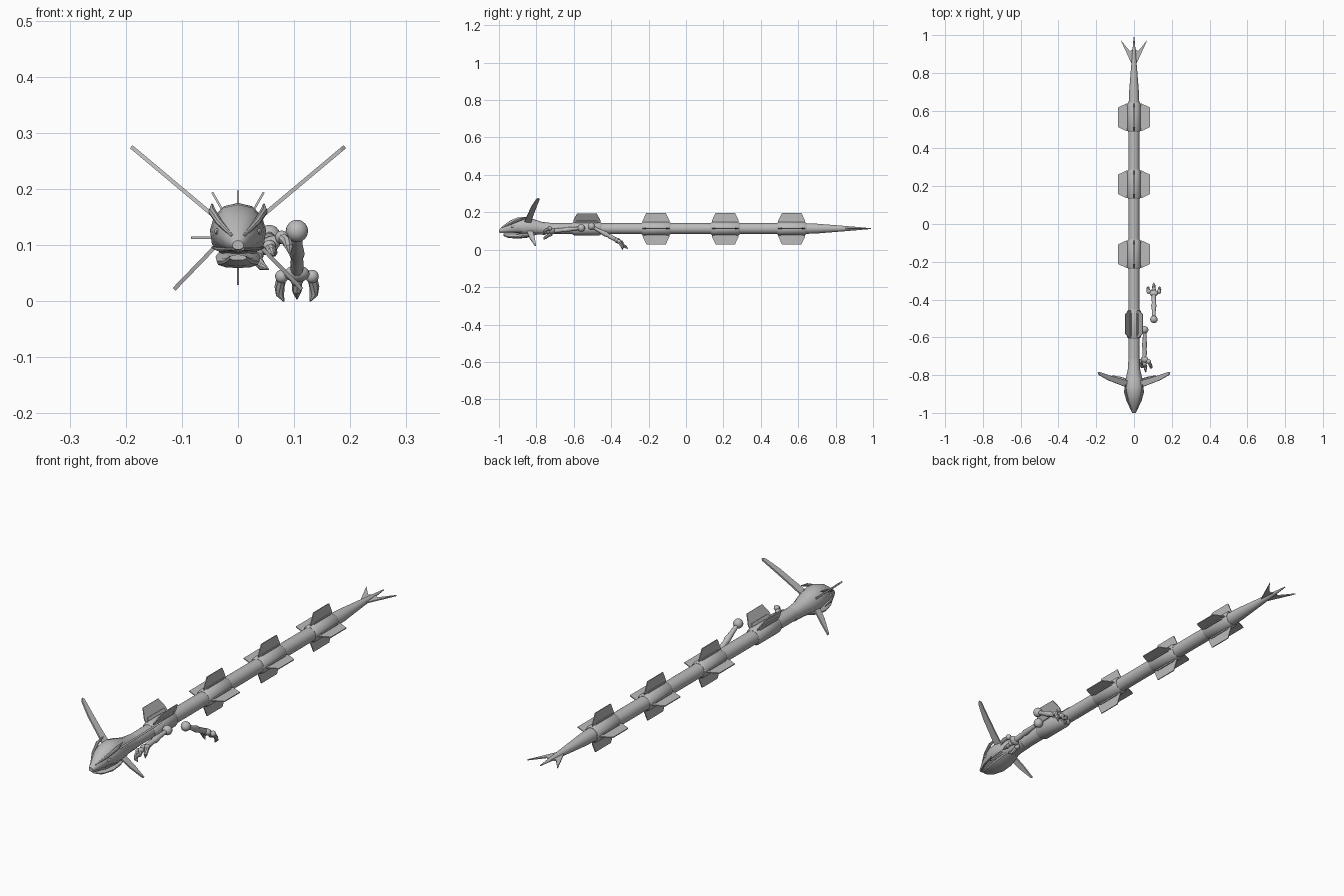
import bpy, bmesh, math
from mathutils import Vector, Matrix

if "Cube" in bpy.data.objects:
    bpy.data.objects.remove(bpy.data.objects["Cube"])

ZC = 0.113  # height of the body axis
grey = bpy.data.materials.new("grey")
grey.diffuse_color = (0.5, 0.5, 0.5, 1)
grey.use_nodes = True
grey.node_tree.nodes["Principled BSDF"].inputs["Base Color"].default_value = grey.diffuse_color


def finish(name, bm, angle=35):
    bmesh.ops.recalc_face_normals(bm, faces=bm.faces[:])
    me = bpy.data.meshes.new(name)
    bm.to_mesh(me)
    bm.free()
    me.materials.append(grey)
    ob = bpy.data.objects.new(name, me)
    bpy.context.collection.objects.link(ob)
    bpy.ops.object.select_all(action='DESELECT')
    ob.select_set(True)
    bpy.context.view_layer.objects.active = ob
    bpy.ops.object.shade_smooth_by_angle(angle=math.radians(angle))
    return ob


def loft(name, rings, angle=35):
    """Skin closed rings of equal length and cap both ends."""
    bm = bmesh.new()
    loops = [[bm.verts.new(p) for p in r] for r in rings]
    n = len(loops[0])
    for a, b in zip(loops, loops[1:]):
        for i in range(n):
            j = (i + 1) % n
            bm.faces.new((a[i], a[j], b[j], b[i]))
    bm.faces.new(loops[0])
    bm.faces.new(loops[-1])
    return finish(name, bm, angle)


def tube(name, path, radii, sides=12, mat=Matrix()):
    pts = [Vector(p) for p in path]
    rings = []
    for i, p in enumerate(pts):
        d = pts[min(i + 1, len(pts) - 1)] - pts[max(i - 1, 0)]
        q = d.to_track_quat('Z', 'Y')
        rings.append([mat @ (p + q @ Vector((math.cos(a), math.sin(a), 0)) * radii[i])
                      for a in (2 * math.pi * k / sides for k in range(sides))])
    return loft(name, rings)


def plate(name, origin, u, v, outline, thick):
    """Flat blade: outline points are (along u, along v)."""
    o, u = Vector(origin), Vector(u).normalized()
    v = Vector(v)
    v = (v - u * v.dot(u)).normalized()
    n = u.cross(v) * thick / 2
    return loft(name, [[o + u * a + v * b + n * s for a, b in outline] for s in (-1, 1)], 20)


def ball(name, centre, r, mat=Matrix(), scale=(1, 1, 1)):
    bm = bmesh.new()
    m = mat @ Matrix.Translation(centre) @ Matrix.Diagonal((*scale, 1))
    bmesh.ops.create_uvsphere(bm, u_segments=16, v_segments=10, radius=r, matrix=m)
    return finish(name, bm)


# Long body with tapering tail
tube("body", [(0, y, ZC) for y in (-0.78, 0.62, 0.70, 0.80, 0.90, 0.99)],
     [0.029, 0.029, 0.026, 0.018, 0.010, 0.002], 24)

# Finned collars
fin_shape = [(0.028, -0.072), (0.042, -0.072), (0.084, -0.052),
             (0.084, 0.052), (0.042, 0.072), (0.028, 0.072)]
root_shape = [(0.028, -0.06), (0.041, -0.055), (0.041, 0.055), (0.028, 0.06)]


def collar(tag, y, origins):
    tube("collar_" + tag, [(0, y + d, ZC) for d in (-0.078, -0.068, 0.068, 0.078)],
         [0.030, 0.036, 0.036, 0.030], 24)
    for i, (origin, u) in enumerate(origins):
        plate(f"fin_{tag}_{i}", origin, u, (0, 1, 0), fin_shape, 0.004)
        plate(f"fin_root_{tag}_{i}", origin, u, (0, 1, 0), root_shape, 0.012)


for tag, y in (("mid", -0.16), ("rear", 0.21), ("tail", 0.565)):
    collar(tag, y, [((0, y, ZC), u) for u in ((1, 0, 0), (-1, 0, 0), (0, 0, 1), (0, 0, -1))])
# Front collar carries two raised fins
collar("front", -0.53, [((s * 0.004, -0.53, ZC + 0.008), (s * 0.5, 0, 0.87)) for s in (1, -1)])

# Tail fluke
for s in (1, -1):
    plate("tail_fluke", (0, 0, ZC), (0, 1, 0), (s, 0, 0),
          [(0.83, 0.0), (0.85, 0.014), (0.975, 0.071), (0.915, 0.022), (0.93, 0.0)], 0.005)

# Head: half section as (share of width, share of height), mirrored
half = [(0, 1), (0.5, 0.94), (0.85, 0.76), (1, 0.5), (0.93, 0.24), (0.58, 0.05), (0, 0)]
section = half + [(-x, t) for x, t in half[-2:0:-1]]


def head_part(name, stations):
    return loft(name, [[(x * w, y, zb + t * (zt - zb)) for x, t in section]
                       for y, w, zt, zb in stations], 40)


head_part("skull", [(-1.0, 0.010, 0.108, 0.092), (-0.975, 0.022, 0.130, 0.088),
                    (-0.94, 0.036, 0.156, 0.086), (-0.90, 0.046, 0.172, 0.086),
                    (-0.86, 0.050, 0.175, 0.078), (-0.82, 0.044, 0.165, 0.080),
                    (-0.77, 0.033, 0.149, 0.083), (-0.71, 0.029, 0.142, 0.084)])
head_part("lower_jaw", [(-0.975, 0.015, 0.083, 0.073), (-0.95, 0.026, 0.081, 0.063),
                        (-0.90, 0.038, 0.083, 0.059), (-0.85, 0.040, 0.095, 0.064),
                        (-0.79, 0.028, 0.100, 0.083)])

for s in (1, -1):
    # Brow ridge, eye and lip
    tube("brow", [(s * 0.010, -0.985, 0.116), (s * 0.034, -0.935, 0.141),
                  (s * 0.046, -0.89, 0.160), (s * 0.046, -0.85, 0.172)],
         [0.003, 0.006, 0.007, 0.002], 8)
    ball("eye", (s * 0.038, -0.928, 0.124), 0.008, scale=(0.5, 1.5, 0.7))
    tube("lip", [(s * 0.008, -0.995, 0.093), (s * 0.033, -0.94, 0.092),
                 (s * 0.046, -0.88, 0.096)], [0.003, 0.004, 0.002], 8)
    # Blade horns: a long upper pair and a shorter lower pair
    plate("upper_horn", (s * 0.035, -0.85, 0.145), (s * 0.155, 0.062, 0.13), (0, 1, 0),
          [(0, -0.016), (0.07, -0.016), (0.13, -0.017), (0.20, -0.009), (0.212, 0),
           (0.205, 0.007), (0.14, 0.010), (0.07, 0.014), (0, 0.020)], 0.007)
    plate("lower_horn", (s * 0.030, -0.84, 0.108), (s * 0.085, 0.036, -0.088), (0, 1, 0),
          [(0, -0.015), (0.06, -0.014), (0.125, -0.003), (0.127, 0.003),
           (0.07, 0.012), (0, 0.018)], 0.007)


# Clawed arm modelled along local +Y
def arm(tag, m):
    ball("shoulder_" + tag, (0, 0, 0), 0.020, m)
    tube("limb_" + tag, [(0, y, 0) for y in (0.01, 0.05, 0.085, 0.10, 0.115, 0.15)],
         [0.009, 0.010, 0.014, 0.010, 0.012, 0.011], 12, m)
    ball("palm_" + tag, (0, 0.158, 0), 0.018, m, (1.25, 1, 0.8))
    for i in (-1, 0, 1):
        f = 0.012 * (1 - abs(i))
        ball("knuckle_" + tag, (i * 0.027, 0.168 + f, 0), 0.012, m)
        tube("claw_" + tag, [(i * 0.027, 0.17 + f, 0), (i * 0.031, 0.188 + f, -0.010),
                             (i * 0.030, 0.20 + f, -0.019 + f), (i * 0.023, 0.205 + 2 * f, -0.031 + 1.5 * f)],
             [0.009, 0.009, 0.008, 0.001], 8, m)


arm("loose", Matrix.Translation((0.105, -0.505, 0.125)) @ Matrix.Rotation(math.radians(-28.8), 4, 'X'))
arm("forward", Matrix.Translation((0.056, -0.56, 0.116)) @ Matrix.Rotation(math.pi, 4, 'Z')
    @ Matrix.Rotation(math.radians(-6), 4, 'X') @ Matrix.Rotation(math.radians(35), 4, 'Y'))
